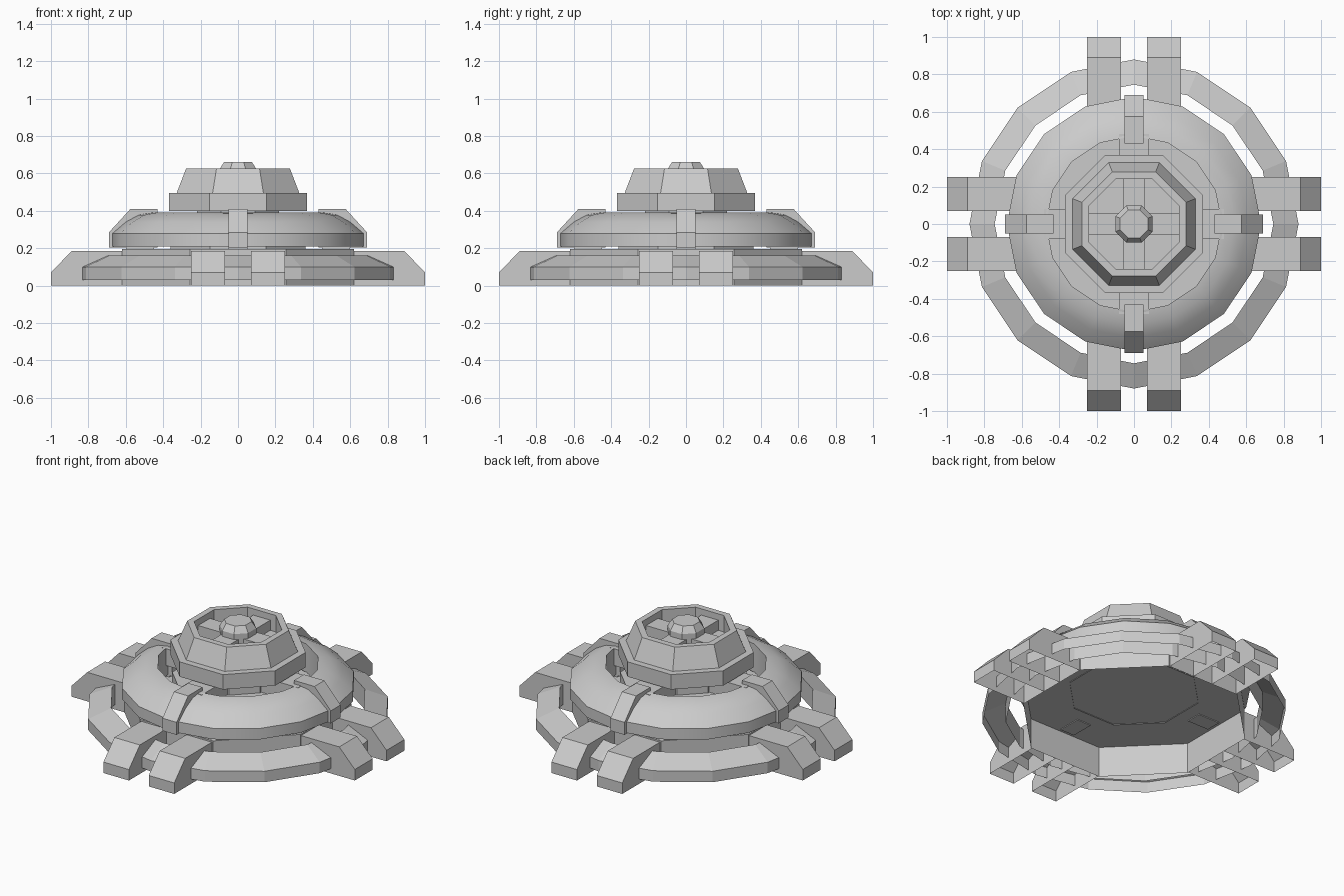
import bpy, bmesh
from math import cos, sin, pi, radians

if "Cube" in bpy.data.objects:
    bpy.data.objects.remove(bpy.data.objects["Cube"])

def finish(name, bm, smooth=False):
    bmesh.ops.recalc_face_normals(bm, faces=bm.faces)
    me = bpy.data.meshes.new(name)
    bm.to_mesh(me)
    bm.free()
    ob = bpy.data.objects.new(name, me)
    bpy.context.collection.objects.link(ob)
    if smooth:
        bpy.ops.object.select_all(action='DESELECT')
        ob.select_set(True)
        bpy.context.view_layer.objects.active = ob
        bpy.ops.object.shade_smooth_by_angle(angle=radians(32))
    return ob

def revolve(name, profile, sides, loop=False, cap_start=False, cap_end=False, smooth=False):
    """Profile of (radius, z). Eight-sided parts use flat-to-centre distance, flats on the axes."""
    bm = bmesh.new()
    turn, k = (pi / 8, 1 / cos(pi / 8)) if sides == 8 else (0, 1)
    rows = [[bm.verts.new((r * k * cos(turn + 2 * pi * i / sides),
                           r * k * sin(turn + 2 * pi * i / sides), z))
             for i in range(sides)] for r, z in profile]
    pairs = list(zip(rows, rows[1:])) + ([(rows[-1], rows[0])] if loop else [])
    for a, b in pairs:
        for i in range(sides):
            j = (i + 1) % sides
            bm.faces.new((a[i], a[j], b[j], b[i]))
    if cap_start:
        bm.faces.new(rows[0])
    if cap_end:
        bm.faces.new(rows[-1])
    return finish(name, bm, smooth)

def radial(name, profile, centre, width, angle, open_bottom=False):
    """Side profile of (distance, z) extruded sideways and turned about z."""
    bm = bmesh.new()
    sides = []
    for t in (centre - width / 2, centre + width / 2):
        sides.append([bm.verts.new((r * cos(angle) - t * sin(angle),
                                    r * sin(angle) + t * cos(angle), z)) for r, z in profile])
        bm.faces.new(sides[-1])
    n = len(profile)
    for i in range(n):
        if open_bottom and i == n - 1:
            continue
        j = (i + 1) % n
        bm.faces.new((sides[0][i], sides[0][j], sides[1][j], sides[1][i]))
    return finish(name, bm)

# hollow octagonal base, open underneath
revolve("base_core", [(.62, 0), (.62, .195)], 8, cap_end=True)

# outer hoop, open underneath
revolve("outer_hoop", [(.745, .03), (.745, .16), (.88, .10), (.88, .03)], 16)

# domed collar with a central opening
revolve("domed_collar", [(.47, .21), (.68, .21), (.68, .28), (.61, .34), (.54, .378), (.47, .39)],
        16, loop=True, smooth=True)

# stepped column carrying the head
revolve("column", [(.36, .19), (.36, .29), (.22, .29), (.22, .41)], 8, cap_end=True)

# head: wide skirt, tapered drum and sunken well
revolve("head", [(.20, .40), (.37, .40), (.37, .495), (.328, .495), (.278, .625),
                 (.24, .625), (.24, .52)], 8, cap_start=True, cap_end=True)
revolve("hub", [(.10, .52), (.10, .62), (.075, .66)], 8, cap_end=True)

for q in range(4):
    a = q * pi / 2
    # paired hollow feet
    for s in (-1, 1):
        radial(f"foot_{q}_{'a' if s < 0 else 'b'}",
               [(1, 0), (1, .07), (.89, .185), (.62, .185), (.62, 0)],
               s * .16, .18, a, open_bottom=True)
    # clip over the collar and the post below it
    radial(f"collar_clip_{q}", [(.69, .205), (.69, .285), (.575, .41), (.43, .41), (.43, .205)], 0, .10, a)
    radial(f"collar_post_{q}", [(.45, .19), (.60, .19), (.60, .22), (.45, .22)], 0, .10, a)
    # arm joining column and collar
    radial(f"collar_arm_{q}", [(.20, .28), (.48, .28), (.48, .388), (.20, .388)], 0, .16, a)
    # spoke in the head well
    radial(f"well_spoke_{q}", [(.08, .52), (.245, .52), (.245, .585), (.08, .585)], 0, .12, a)
